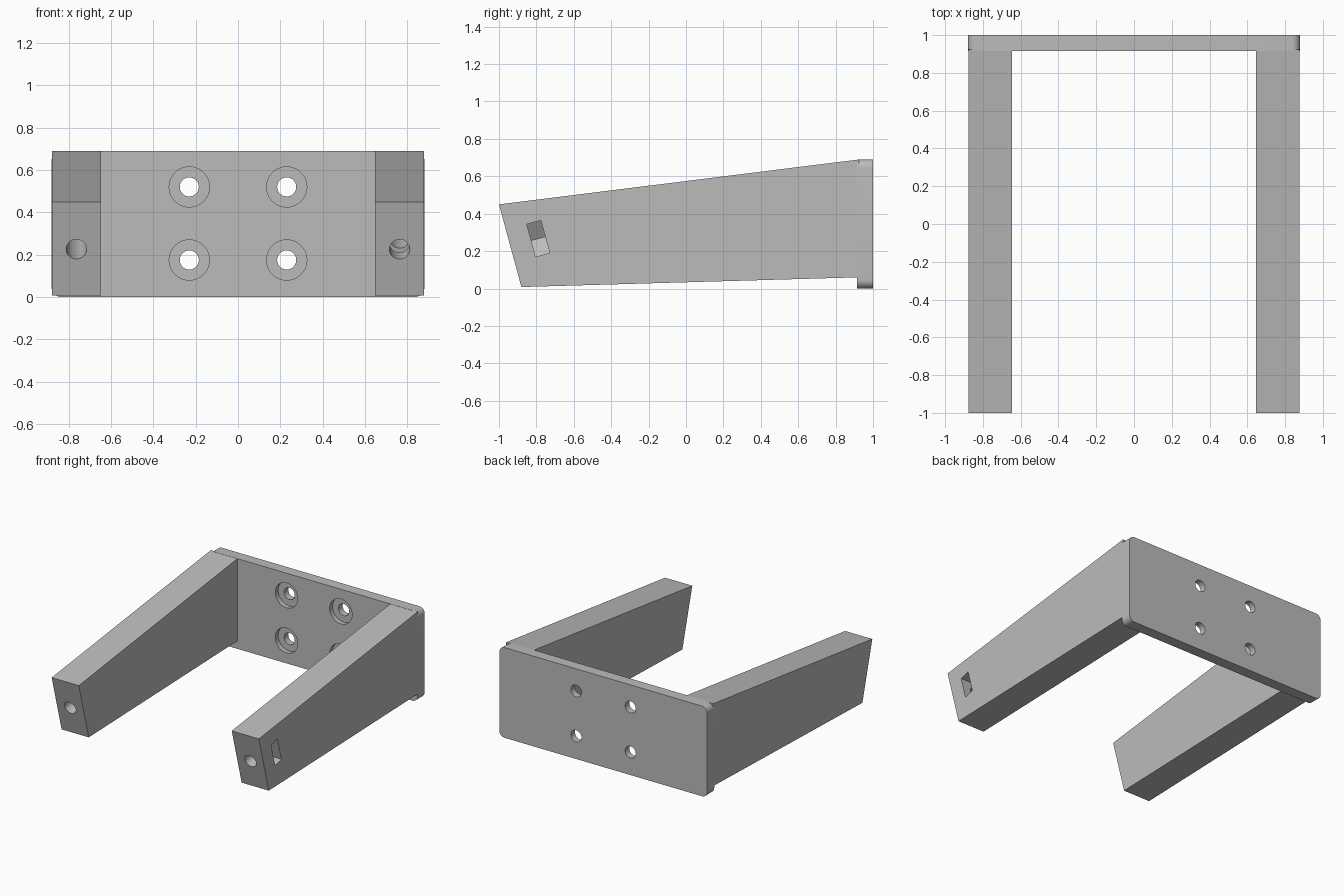
import bpy, bmesh, math
from mathutils import Matrix, Vector

cube = bpy.data.objects.get("Cube")
if cube:
    bpy.data.objects.remove(cube, do_unlink=True)

grey = bpy.data.materials.new("plain grey")
grey.use_nodes = True
colour = (0.5, 0.5, 0.5, 1)
grey.diffuse_color = colour
grey.node_tree.nodes["Principled BSDF"].inputs["Base Color"].default_value = colour


def prism(name, points, start, end, frame=Matrix()):
    """Extrude a 2D outline along local z, then place it with a matrix."""
    bm = bmesh.new()
    low = bm.faces.new([bm.verts.new((u, v, start)) for u, v in points])
    ext = bmesh.ops.extrude_face_region(bm, geom=[low])
    moved = [g for g in ext["geom"] if isinstance(g, bmesh.types.BMVert)]
    bmesh.ops.translate(bm, verts=moved, vec=(0, 0, end - start))
    bm.transform(frame)
    bmesh.ops.recalc_face_normals(bm, faces=bm.faces)
    mesh = bpy.data.meshes.new(name)
    bm.to_mesh(mesh)
    bm.free()
    mesh.materials.append(grey)
    ob = bpy.data.objects.new(name, mesh)
    bpy.context.collection.objects.link(ob)
    return ob


def ring(radius, count, centre=(0, 0), turn=0):
    angles = [turn + math.tau * i / count for i in range(count)]
    return [(centre[0] + radius * math.cos(a), centre[1] + radius * math.sin(a)) for a in angles]


def axes(x, y, z, origin=(0, 0, 0)):
    m = Matrix((x, y, z)).transposed().to_4x4()
    m.translation = Vector(origin)
    return m


def cut(target, cutters):
    for c in cutters:
        mod = target.modifiers.new(c.name, "BOOLEAN")
        mod.operation = "DIFFERENCE"
        mod.solver = "EXACT"
        mod.object = c
    bpy.context.view_layer.update()
    result = bpy.data.meshes.new_from_object(target.evaluated_get(bpy.context.evaluated_depsgraph_get()))
    target.modifiers.clear()
    target.data = result
    for c in cutters:
        bpy.data.objects.remove(c, do_unlink=True)


def smooth(ob):
    bpy.ops.object.select_all(action="DESELECT")
    ob.select_set(True)
    bpy.context.view_layer.objects.active = ob
    bpy.ops.object.shade_smooth_by_angle(angle=math.radians(30))


# Back plate with rounded corners
upright = axes((1, 0, 0), (0, 0, 1), (0, 1, 0))
W, H, R = 0.88, 0.69, 0.045
outline = []
for k, (x, z) in enumerate([(W - R, H - R), (R - W, H - R), (R - W, R), (W - R, R)]):
    for i in range(9):
        a = math.pi / 2 * (k + i / 8)
        outline.append((x + R * math.cos(a), z + R * math.sin(a)))
plate = prism("back_plate", outline, 0.915, 1, upright)

# Counterbored screw holes
holes = []
for x in (-0.23, 0.23):
    for z in (0.175, 0.52):
        holes.append(prism("screw_hole", ring(0.045, 40, (x, z)), 0.8, 1.1, upright))
        holes.append(prism("counterbore", ring(0.095, 48, (x, z)), 0.8, 0.95, upright))
cut(plate, holes)
smooth(plate)

# Tapered arms, each with a bolt hole and a hexagonal nut pocket
profile = [(-1, 0.45), (-0.88, 0.008), (0.925, 0.06), (0.925, 0.69)]
sideways = axes((0, 1, 0), (0, 0, 1), (1, 0, 0))
along = Vector((0, 0.965, 0.263)).normalized()
for side, name in ((1, "left_arm"), (-1, "right_arm")):
    arm = prism(name, profile, 0.647 * side, 0.877 * side, sideways)
    out = Vector((side, 0, 0))
    nut = axes(out, along.cross(out), along, (0.763 * side, -0.79, 0.267))
    bolt = prism("bolt_hole", ring(0.048, 40), -0.3, 0.2, nut)
    a = 0.09
    pocket = [(-a * 1.155, 0), (-a * 0.577, -a), (0.3, -a), (0.3, a), (-a * 0.577, a)]
    slot = prism("nut_pocket", pocket, -0.039, 0.039, nut)
    cut(arm, [bolt, slot])
    smooth(arm)
